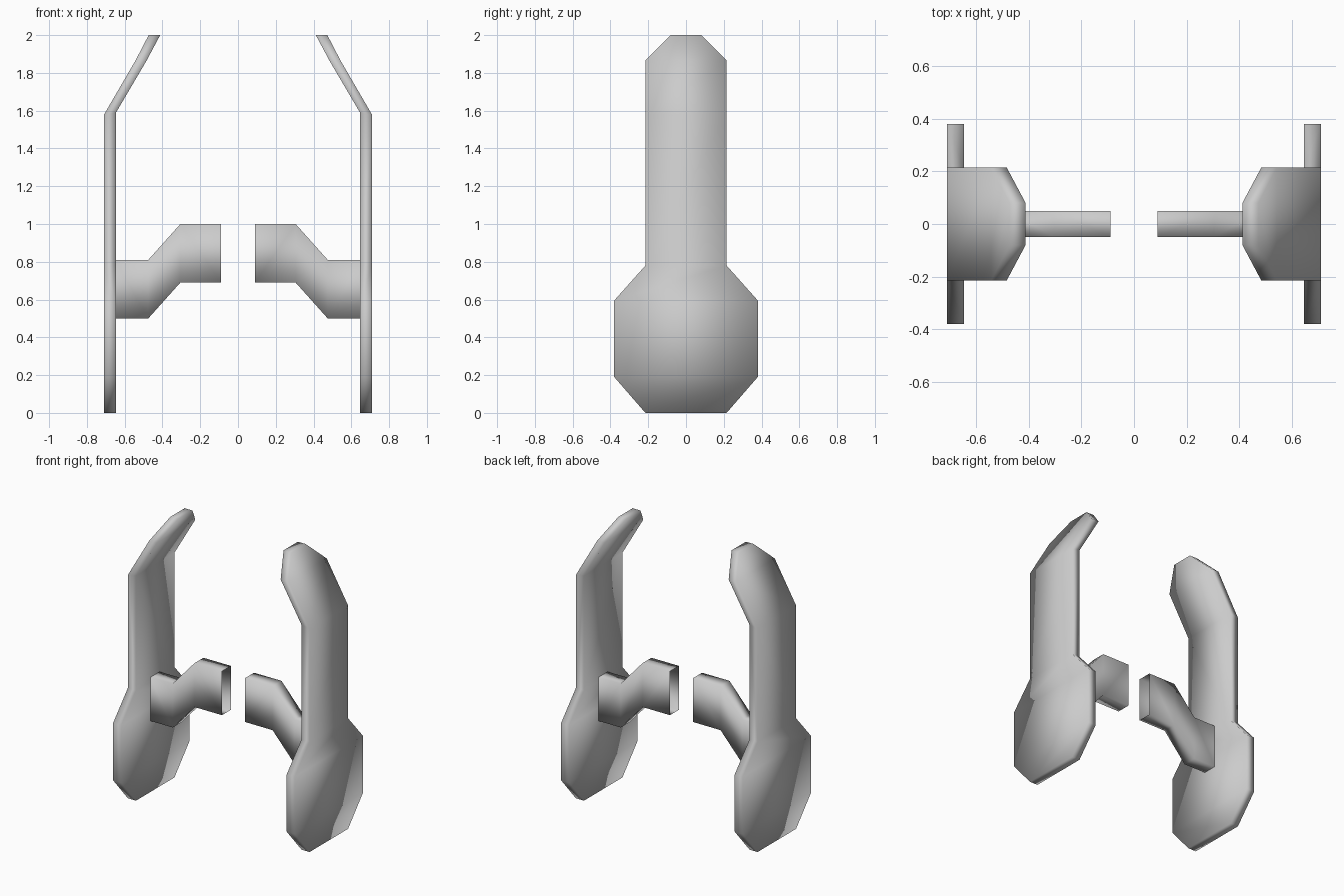
import bpy, bmesh

if "Cube" in bpy.data.objects:
    bpy.data.objects.remove(bpy.data.objects["Cube"])


def loft(name, rings, cap):
    """Skin four-cornered rings, smooth shade, and mirror across x = 0."""
    bm = bmesh.new()
    loops = [[bm.verts.new(p) for p in ring] for ring in rings]
    for a, b in zip(loops, loops[1:]):
        for i in range(4):
            j = (i + 1) % 4
            bm.faces.new((a[i], a[j], b[j], b[i]))
    if cap:
        bm.faces.new(loops[0][::-1])
        bm.faces.new(loops[-1])
    bmesh.ops.recalc_face_normals(bm, faces=bm.faces)
    for f in bm.faces:
        f.smooth = True
    mesh = bpy.data.meshes.new(name)
    bm.to_mesh(mesh)
    bm.free()
    obj = bpy.data.objects.new(name, mesh)
    bpy.context.collection.objects.link(obj)
    mod = obj.modifiers.new("Mirror", "MIRROR")
    mod.use_axis[0] = True
    mod.use_mirror_merge = False
    return obj


# Side plates: (inner x, outer x, half width, inner z, outer z) going up
plate_rows = [
    (0.647, 0.71, 0.215, 0.0, 0.0),
    (0.647, 0.71, 0.38, 0.19, 0.19),
    (0.647, 0.71, 0.38, 0.595, 0.595),
    (0.647, 0.71, 0.215, 0.78, 0.78),
    (0.647, 0.71, 0.215, 1.588, 1.578),
    (0.484, 0.543, 0.215, 1.865, 1.865),
    (0.412, 0.473, 0.08, 2.0, 2.0),
]
loft("side_plates",
     [[(xi, -w, zi), (xo, -w, zo), (xo, w, zo), (xi, w, zi)]
      for xi, xo, w, zi, zo in plate_rows], cap=True)

# Stepped arms: open-ended tubes, (x, bottom z, top z) from plate to centre
arm_rows = [(0.65, 0.5, 0.81), (0.475, 0.5, 0.81), (0.305, 0.69, 1.0), (0.09, 0.69, 1.0)]
loft("inner_arms",
     [[(x, -0.05, lo), (x, 0.05, lo), (x, 0.05, hi), (x, -0.05, hi)]
      for x, lo, hi in arm_rows], cap=False)

# The open tubes need outward faces
arms = bpy.data.objects["inner_arms"].data
if arms.polygons[0].normal.z > 0:
    arms.flip_normals()
